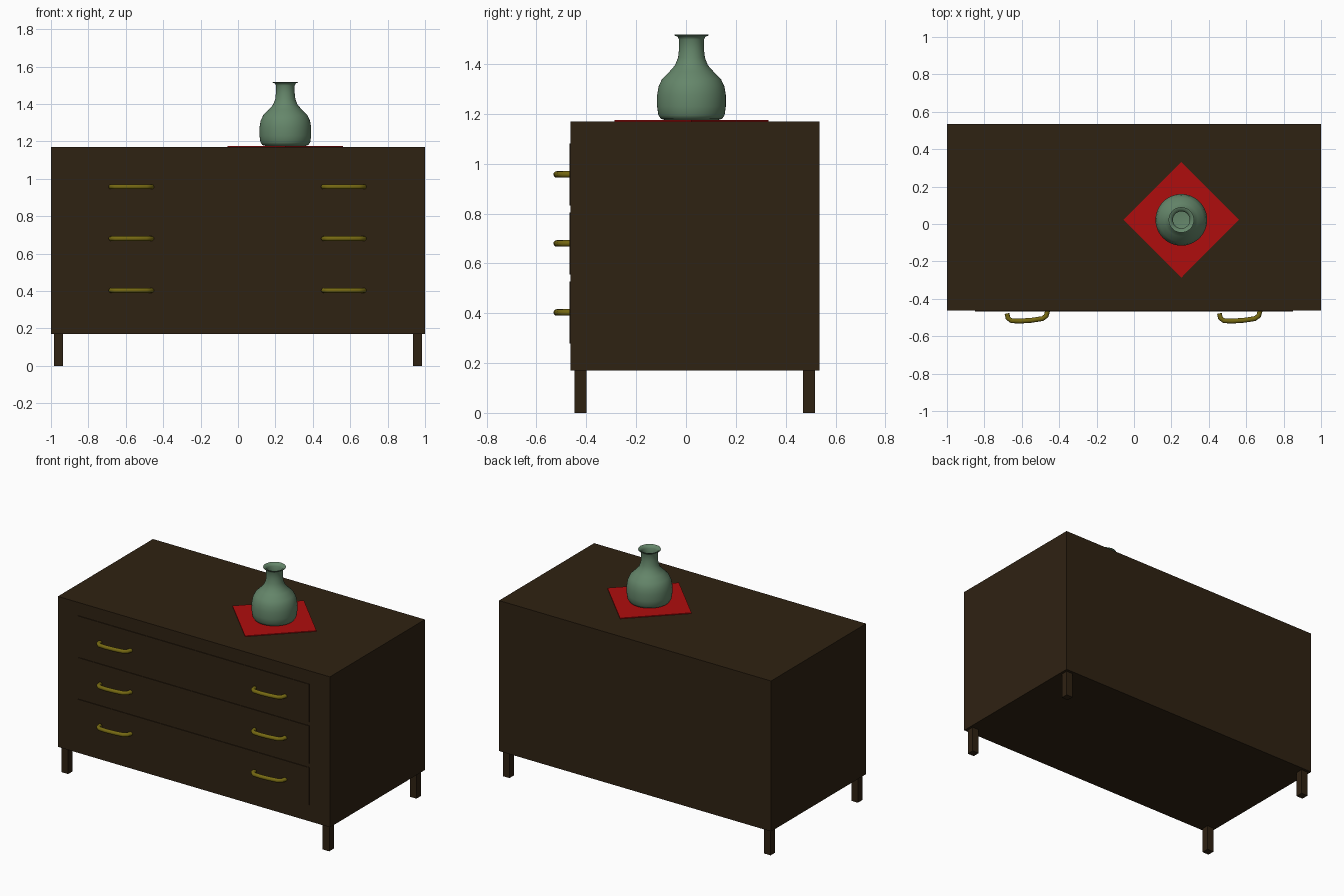
import bpy, bmesh, math

if "Cube" in bpy.data.objects:
    bpy.data.objects.remove(bpy.data.objects["Cube"])


def material(name, rgb):
    m = bpy.data.materials.new(name)
    m.diffuse_color = (*rgb, 1.0)
    m.use_nodes = True
    m.node_tree.nodes["Principled BSDF"].inputs["Base Color"].default_value = m.diffuse_color
    return m


WOOD = material("dark wood", (0.028, 0.0157, 0.006))
BRASS = material("old brass", (0.18, 0.14, 0.006))
GREEN = material("green glaze", (0.13, 0.24, 0.145))
RED = material("red cloth", (0.43, 0.004, 0.004))


def box(name, lo, hi, mat):
    """Axis-aligned box between two corners."""
    bm = bmesh.new()
    bmesh.ops.create_cube(bm, size=1)
    for v in bm.verts:
        v.co = [(a + b) / 2 + c * (b - a) for a, b, c in zip(lo, hi, v.co)]
    return finish(name, bm, mat)


def finish(name, bm, mat):
    mesh = bpy.data.meshes.new(name)
    bm.to_mesh(mesh)
    bm.free()
    mesh.materials.append(mat)
    ob = bpy.data.objects.new(name, mesh)
    bpy.context.collection.objects.link(ob)
    return ob


def smooth(ob, angle):
    bpy.ops.object.select_all(action='DESELECT')
    ob.select_set(True)
    bpy.context.view_layer.objects.active = ob
    bpy.ops.object.shade_smooth_by_angle(angle=math.radians(angle))


# Cabinet body
FRONT = -0.463
box("cabinet_body", (-1, FRONT, 0.17), (1, 0.535, 1.17), WOOD)

# Square legs
for x in (-0.96, 0.96):
    for y in (-0.423, 0.493):
        box("leg", (x - 0.024, y - 0.024, 0), (x + 0.024, y + 0.024, 0.172), WOOD)

# Drawer fronts, barely proud of the body
LEVELS = (0.403, 0.68, 0.957)
for z in LEVELS:
    box("drawer_front", (-0.85, FRONT - 0.004, z - 0.125),
        (0.85, FRONT + 0.01, z + 0.125), WOOD)

# Bowed bar handles: a round tube swept along a path
HANDLE = [(-0.109, -0.478), (-0.104, -0.503), (-0.086, -0.517), (-0.04, -0.519),
          (0.02, -0.515), (0.08, -0.506), (0.1, -0.492), (0.109, -0.462)]


def handle(cx, cz):
    bm = bmesh.new()
    sides, r, rings = 12, 0.013, []
    for i, (x, y) in enumerate(HANDLE):
        a, b = HANDLE[max(i - 1, 0)], HANDLE[min(i + 1, len(HANDLE) - 1)]
        dx, dy = b[0] - a[0], b[1] - a[1]
        n = math.hypot(dx, dy)
        ring = []
        for k in range(sides):
            t = 2 * math.pi * k / sides
            s = r * math.cos(t)
            ring.append(bm.verts.new((cx + x - dy / n * s, y + dx / n * s,
                                      cz + r * math.sin(t))))
        rings.append(ring)
    for p, q in zip(rings, rings[1:]):
        for k in range(sides):
            j = (k + 1) % sides
            bm.faces.new((p[k], p[j], q[j], q[k]))
    bm.faces.new(rings[0])
    bm.faces.new(rings[-1])
    bmesh.ops.recalc_face_normals(bm, faces=bm.faces)
    smooth(finish("handle", bm, BRASS), 50)


for cz in LEVELS:
    for cx in (-0.57, 0.566):
        handle(cx, cz)

# Diamond cloth lying on the top
CX, CY = 0.253, 0.022
bm = bmesh.new()
bmesh.ops.create_cone(bm, cap_ends=True, segments=4, radius1=0.309,
                      radius2=0.309, depth=0.005)
for v in bm.verts:
    v.co.x += CX
    v.co.y += CY
    v.co.z += 1.1725
finish("cloth", bm, RED)

# Hollow vase: outer profile up to the lip, then back down inside
PROFILE = [(0, 1.175), (0.105, 1.175), (0.123, 1.18), (0.133, 1.195), (0.138, 1.23),
           (0.138, 1.275), (0.132, 1.31), (0.118, 1.34), (0.088, 1.37), (0.066, 1.395),
           (0.054, 1.425), (0.05, 1.46), (0.05, 1.498), (0.056, 1.51), (0.068, 1.514),
           (0.068, 1.518), (0.054, 1.514), (0.045, 1.5), (0.045, 1.46), (0.049, 1.425),
           (0.061, 1.392), (0.112, 1.337), (0.131, 1.275), (0.127, 1.2), (0.1, 1.185),
           (0, 1.185)]
bm = bmesh.new()
verts = [bm.verts.new((CX + r, CY, z)) for r, z in PROFILE]
edges = [bm.edges.new(pair) for pair in zip(verts, verts[1:])]
bmesh.ops.spin(bm, geom=verts + edges, cent=(CX, CY, 0), axis=(0, 0, 1),
               angle=2 * math.pi, steps=48)
bmesh.ops.remove_doubles(bm, verts=bm.verts, dist=0.0005)
bmesh.ops.recalc_face_normals(bm, faces=bm.faces)
smooth(finish("vase", bm, GREEN), 50)
